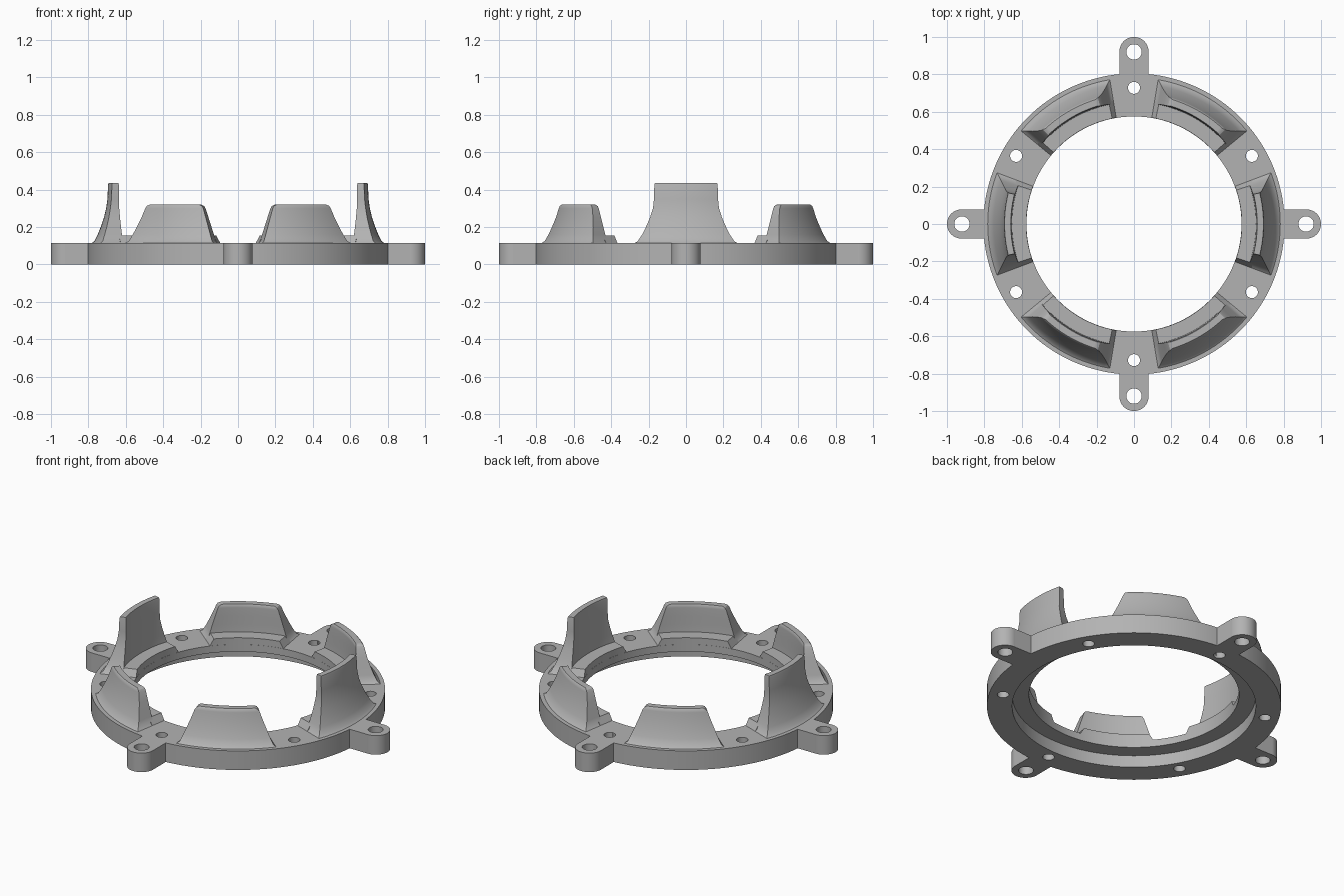
import bpy, bmesh
from math import sin, cos, pi, radians
from mathutils import Matrix

cube = bpy.data.objects.get("Cube")
if cube:
    bpy.data.objects.remove(cube, do_unlink=True)

grey = bpy.data.materials.new("plain grey")
grey.use_nodes = True
grey.diffuse_color = (0.45, 0.45, 0.45, 1)
grey.node_tree.nodes["Principled BSDF"].inputs["Base Color"].default_value = (0.45, 0.45, 0.45, 1)


def make_object(name, bm):
    bmesh.ops.recalc_face_normals(bm, faces=bm.faces)
    mesh = bpy.data.meshes.new(name)
    bm.to_mesh(mesh)
    bm.free()
    mesh.materials.append(grey)
    ob = bpy.data.objects.new(name, mesh)
    bpy.context.collection.objects.link(ob)
    return ob


def activate(ob):
    bpy.ops.object.select_all(action='DESELECT')
    ob.select_set(True)
    bpy.context.view_layer.objects.active = ob


def smooth(ob):
    activate(ob)
    bpy.ops.object.shade_smooth_by_angle(angle=radians(30))


def lathe(name, profile, steps=144):
    bm = bmesh.new()
    rows = [[bm.verts.new((r * cos(2 * pi * i / steps), r * sin(2 * pi * i / steps), z))
             for r, z in profile] for i in range(steps)]
    n = len(profile)
    for i in range(steps):
        a, b = rows[i], rows[(i + 1) % steps]
        for j in range(n):
            k = (j + 1) % n
            bm.faces.new((a[j], b[j], b[k], a[k]))
    return make_object(name, bm)


def cylinder(name, radius, x, y, bottom, top):
    bm = bmesh.new()
    bmesh.ops.create_cone(bm, cap_ends=True, segments=48, radius1=radius, radius2=radius,
                          depth=top - bottom,
                          matrix=Matrix.Translation((x, y, (top + bottom) / 2)))
    return make_object(name, bm)


def combine(ob, other, operation):
    mod = ob.modifiers.new("combine", 'BOOLEAN')
    mod.operation, mod.solver, mod.object = operation, 'EXACT', other
    activate(ob)
    bpy.ops.object.modifier_apply(modifier=mod.name)
    bpy.data.objects.remove(other, do_unlink=True)


def sector_loft(name, levels, direction, steps=24):
    """Loft of ring sectors; each level is height, half angle, inner and outer radius."""
    bm = bmesh.new()
    loops = []
    for z, half, r_in, r_out in levels:
        angles = [direction + radians(half) * (2 * i / steps - 1) for i in range(steps + 1)]
        path = [(r_out, a) for a in angles] + [(r_in, a) for a in reversed(angles)]
        loops.append([bm.verts.new((r * cos(a), r * sin(a), z)) for r, a in path])
    n = len(loops[0])
    for low, high in zip(loops, loops[1:]):
        for i in range(n):
            j = (i + 1) % n
            bm.faces.new((low[i], low[j], high[j], high[i]))
    # caps as strips between outer and inner arcs
    for loop in (loops[0], loops[-1]):
        for i in range(steps):
            bm.faces.new((loop[i], loop[i + 1], loop[n - 2 - i], loop[n - 1 - i]))
    ob = make_object(name, bm)
    smooth(ob)
    return ob


# Base ring with a stepped recess underneath
H = 0.115
ring = lathe("base_ring", [(0.805, 0), (0.805, H), (0.575, H), (0.575, 0.072),
                           (0.667, 0.072), (0.667, 0)])

# Four mounting lugs with rounded ends
for i in range(4):
    a = i * pi / 2
    bm = bmesh.new()
    bmesh.ops.create_cube(bm, size=1, matrix=Matrix.Rotation(a, 4, 'Z')
                          @ Matrix.Translation((0.82, 0, H / 2))
                          @ Matrix.Diagonal((0.2, 0.156, H, 1)))
    combine(ring, make_object("lug_block", bm), 'UNION')
    x, y = cos(a), sin(a)
    combine(ring, cylinder("lug_end", 0.078, 0.922 * x, 0.922 * y, 0, H), 'UNION')
    combine(ring, cylinder("lug_hole", 0.041, 0.92 * x, 0.92 * y, -0.1, 0.3), 'DIFFERENCE')

# Six screw holes between the tabs
for i in range(6):
    a = radians(30 + 60 * i)
    combine(ring, cylinder("screw_hole", 0.032, 0.728 * cos(a), 0.728 * sin(a), -0.1, 0.3),
            'DIFFERENCE')
smooth(ring)

# Flared tabs: two tall ones at the sides, four short ones
foot = [(0.1, 20.5, 0.65, 0.782), (H, 20.5, 0.65, 0.782), (0.125, 19.6, 0.65, 0.768)]
tall = foot + [(0.16, 18.2, 0.653, 0.75), (0.2, 17, 0.654, 0.734), (0.25, 15.6, 0.655, 0.717),
               (0.3, 14.5, 0.656, 0.705), (0.35, 14.2, 0.657, 0.698), (0.425, 14.1, 0.657, 0.695),
               (0.435, 13.9, 0.659, 0.692)]
short = foot + [(0.16, 18.6, 0.653, 0.75), (0.2, 17.5, 0.654, 0.734), (0.25, 16.1, 0.655, 0.717),
                (0.3, 14.7, 0.656, 0.705), (0.313, 14, 0.657, 0.702), (0.32, 12.8, 0.661, 0.696)]
pad = [(0.1, 20.5, 0.576, 0.67), (H, 20.5, 0.576, 0.67), (0.155, 18.3, 0.576, 0.67)]
for i in range(6):
    a = radians(60 * i)
    is_tall = i % 3 == 0
    sector_loft("tall_tab" if is_tall else "short_tab", tall if is_tall else short, a)
    sector_loft("tab_pad", pad, a)
